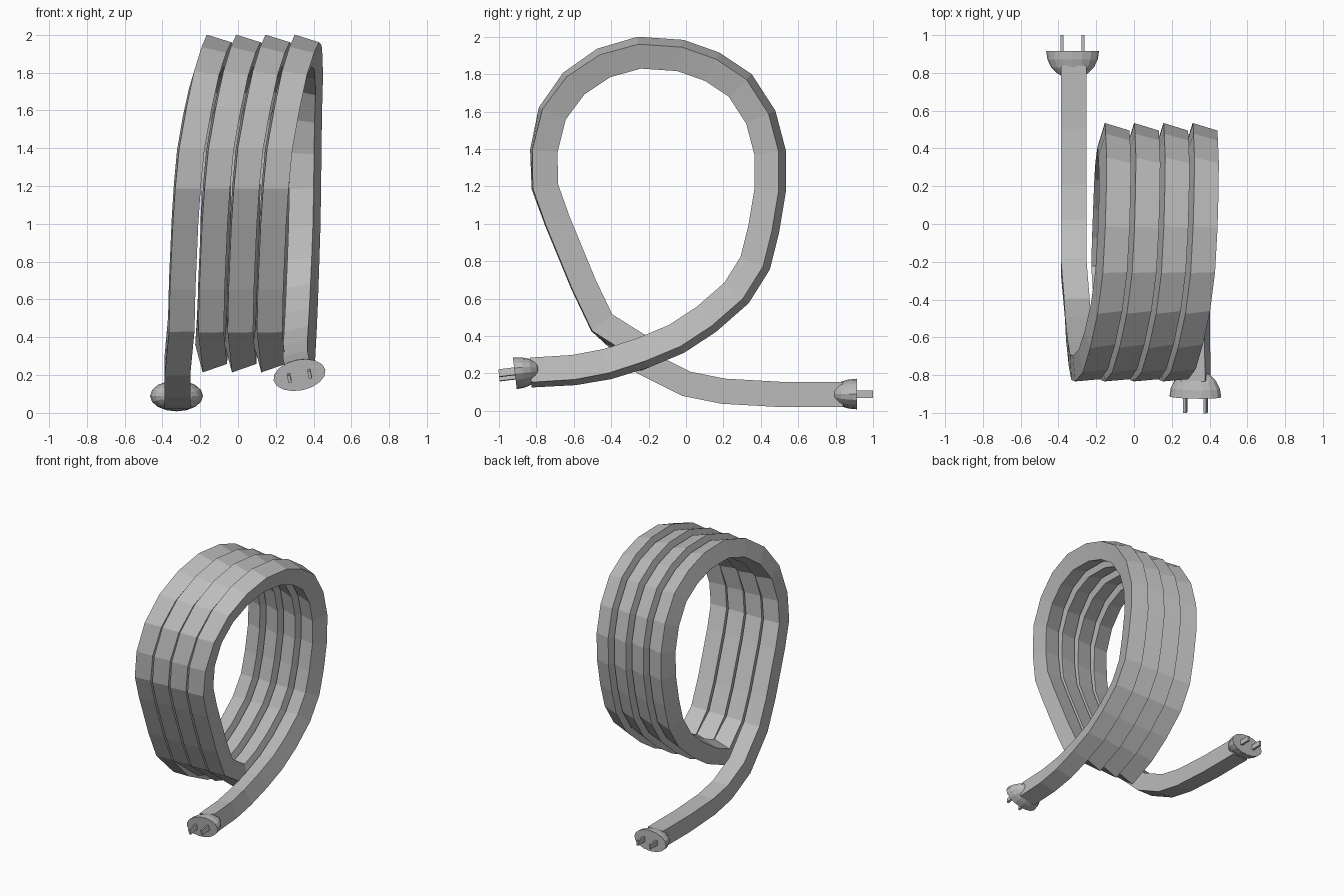
import bpy, bmesh
from math import sin, cos, pi, radians
from mathutils import Vector, Matrix

cube = bpy.data.objects.get("Cube")
if cube:
    bpy.data.objects.remove(cube)

grey = bpy.data.materials.new("cord_grey")
grey.use_nodes = True
grey.diffuse_color = (0.5, 0.5, 0.5, 1)
grey.node_tree.nodes["Principled BSDF"].inputs["Base Color"].default_value = (0.5, 0.5, 0.5, 1)

WIDTH = 0.135   # square cord
PITCH = 0.155   # sideways step per turn
TURNS = 4
X = Vector((1, 0, 0))


def finish(bm, name, matrix=Matrix()):
    bmesh.ops.recalc_face_normals(bm, faces=bm.faces)
    mesh = bpy.data.meshes.new(name)
    bm.to_mesh(mesh)
    bm.free()
    mesh.materials.append(grey)
    ob = bpy.data.objects.new(name, mesh)
    ob.matrix_world = matrix
    bpy.context.collection.objects.link(ob)
    return ob


# Cord path points: x, y, z, lean of the section in degrees
lead_in = [(-.32, .84, .088, 0), (-.32, .5, .088, 0), (-.32, .2, .105, 0),
           (-.32, 0, .145, 0), (-.32, -.22, .255, 0)]
turn = [(-.3, -.45, .47, 2), (-.295, -.55, .68, 2), (-.28, -.69, 1.02, 2),
        (-.268, -.755, 1.2, 3), (-.25, -.76, 1.39, 5), (-.215, -.715, 1.59, 9),
        (-.18, -.6, 1.75, 12), (-.145, -.44, 1.86, 15), (-.12, -.25, 1.915, 17),
        (-.107, -.03, 1.9, 17), (-.102, .14, 1.84, 17), (-.1, .29, 1.74, 17),
        (-.105, .4, 1.57, 17), (-.108, .45, 1.38, 17), (-.11, .45, 1.18, 17),
        (-.114, .415, .97, 17), (-.12, .37, .79, 17), (-.126, .27, .63, 17),
        (-.132, .11, .49, 17), (-.138, -.05, .385, 17), (-.142, -.23, .31, 17)]
lead_out = [(.32, -.42, .25, 15), (.322, -.6, .218, 13), (.325, -.83, .205, 12)]

path = list(lead_in)
for k in range(TURNS):
    path += [(x + k * PITCH, y, z, lean) for x, y, z, lean in turn]
path += lead_out


# Sweep the square section along the path with mitred corners
def cord():
    bm = bmesh.new()
    pts = [Vector(p[:3]) for p in path]
    last = len(pts) - 1
    h = WIDTH / 2
    rings = []
    for i, p in enumerate(pts):
        a = (p - pts[max(i - 1, 0)]).normalized()
        b = (pts[min(i + 1, last)] - p).normalized()
        t = (a + b).normalized()
        out = Vector((0, -t.z, t.y)).normalized()
        mitre = 1 / max(t.dot(b if i < last else a), 0.8)
        lean = radians(path[i][3])
        ring = []
        for u, v in ((-h, -h), (h, -h), (h, h), (-h, h)):
            side = u * cos(lean) + v * sin(lean)
            rise = v * cos(lean) - u * sin(lean)
            ring.append(bm.verts.new(p + X * side + out * rise * mitre))
        rings.append(ring)
    for r, s in zip(rings, rings[1:]):
        for j in range(4):
            n = (j + 1) % 4
            bm.faces.new((r[j], r[n], s[n], s[j]))
    bm.faces.new(rings[0])
    bm.faces.new(rings[-1])
    finish(bm, "coiled_cord")


# Half-dome plug with its flat face at the origin, pointing along local +z
def plug(name, matrix):
    bm = bmesh.new()
    sides, levels = 16, 5
    rings = []
    for i in range(levels):
        a = pi / 2 * i / levels
        rings.append([bm.verts.new((0.14 * cos(a) * cos(2 * pi * j / sides),
                                    0.082 * cos(a) * sin(2 * pi * j / sides),
                                    -0.145 * sin(a))) for j in range(sides)])
    for r, s in zip(rings, rings[1:]):
        for j in range(sides):
            n = (j + 1) % sides
            bm.faces.new((r[j], r[n], s[n], s[j]))
    bm.faces.new(rings[0])
    bm.faces.new(rings[-1])
    finish(bm, name, matrix)
    # Pair of flat prongs
    for label, x in (("a", -0.055), ("b", 0.055)):
        bm = bmesh.new()
        bmesh.ops.create_cube(bm, size=1, matrix=Matrix.Translation((x, 0, 0.038))
                              @ Matrix.Diagonal((0.016, 0.04, 0.094, 1)))
        finish(bm, name + "_prong_" + label, matrix)


cord()
plug("back_plug", Matrix.Translation((-.325, .915, .09)) @ Matrix.Rotation(-pi / 2, 4, 'X'))
plug("front_plug", Matrix.Translation((.325, -.915, .2))
     @ Matrix.Rotation(radians(7), 4, 'X')
     @ Matrix.Rotation(radians(-12), 4, 'Y')
     @ Matrix.Rotation(pi / 2, 4, 'X'))
